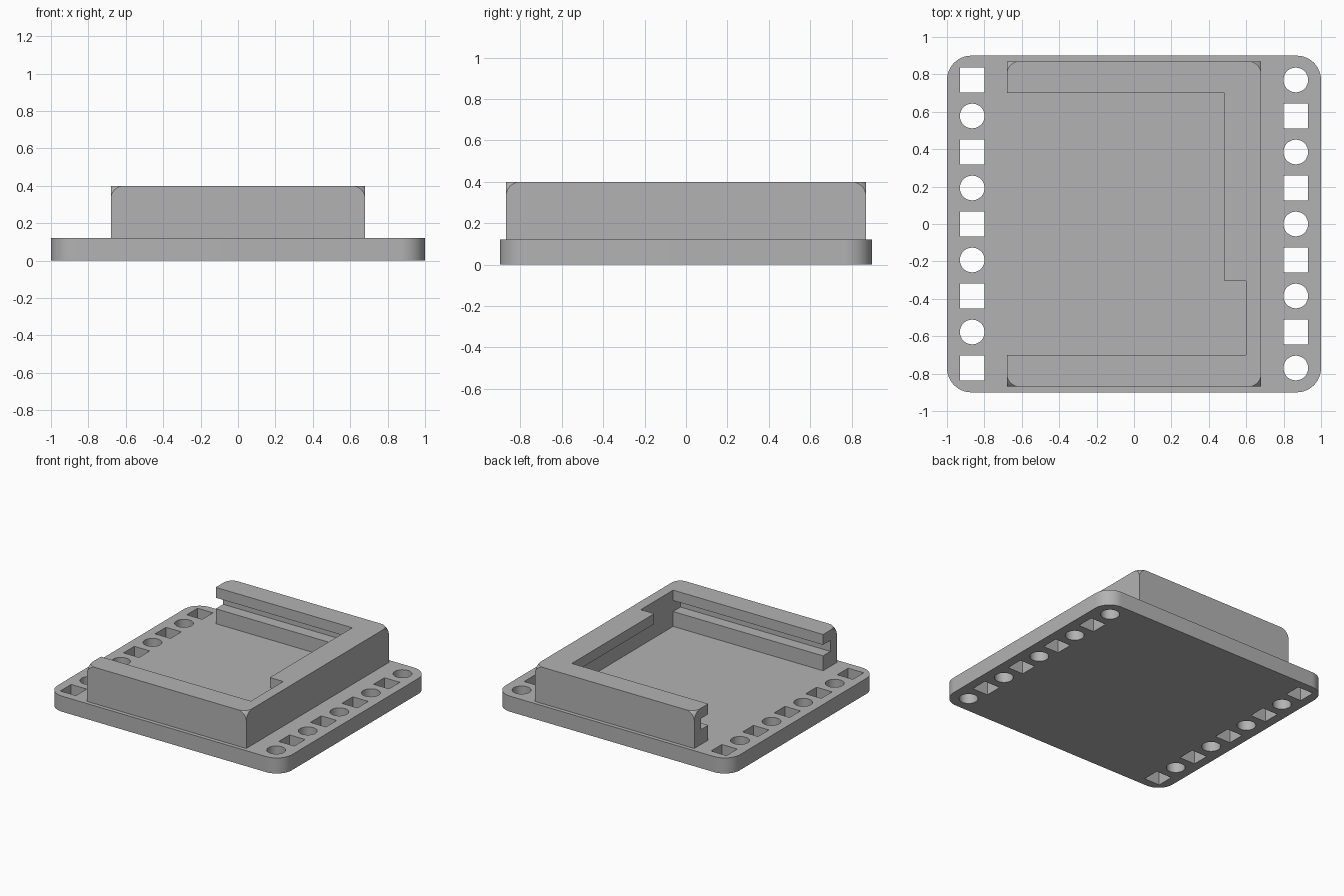
import bpy, bmesh, math
from mathutils import Vector

cube = bpy.data.objects.get("Cube")
if cube:
    bpy.data.objects.remove(cube, do_unlink=True)

# Single material
grey = bpy.data.materials.new("plain_grey")
grey.use_nodes = True
colour = (0.45, 0.45, 0.45, 1)
grey.diffuse_color = colour
bsdf = next(n for n in grey.node_tree.nodes if n.type == 'BSDF_PRINCIPLED')
bsdf.inputs["Base Color"].default_value = colour

PLATE_TOP = 0.12


def finish(bm, name):
    bmesh.ops.recalc_face_normals(bm, faces=bm.faces)
    mesh = bpy.data.meshes.new(name)
    bm.to_mesh(mesh)
    bm.free()
    mesh.materials.append(grey)
    obj = bpy.data.objects.new(name, mesh)
    bpy.context.collection.objects.link(obj)
    return obj


def box(name, lo, hi, corner=0):
    """Box between two corners, with optionally rounded upright edges."""
    bm = bmesh.new()
    bmesh.ops.create_cube(bm, size=1)
    for v in bm.verts:
        v.co = [h if c > 0 else l for c, l, h in zip(v.co, lo, hi)]
    if corner:
        upright = [e for e in bm.edges
                   if abs(e.verts[0].co.z - e.verts[1].co.z) > 0.01]
        bmesh.ops.bevel(bm, geom=upright, offset=corner, segments=12,
                        profile=0.5, affect='EDGES')
    return finish(bm, name)


def cut(target, cutter):
    """Subtract the cutter, then discard it."""
    cutter.hide_render = True
    bpy.context.view_layer.objects.active = target
    mod = target.modifiers.new("cut", 'BOOLEAN')
    mod.operation = 'DIFFERENCE'
    mod.solver = 'EXACT'
    mod.object = cutter
    bpy.ops.object.modifier_apply(modifier=mod.name)
    bpy.data.objects.remove(cutter, do_unlink=True)


def smooth(obj):
    bpy.ops.object.select_all(action='DESELECT')
    obj.select_set(True)
    bpy.context.view_layer.objects.active = obj
    bpy.ops.object.shade_smooth_by_angle(angle=math.radians(30))


# Base plate with rounded corners
plate = box("base_plate", (-1, -0.9, 0), (1, 0.9, PLATE_TOP), corner=0.13)

# Alternating square and round holes along both sides, in one cutter
R = 0.066
bm = bmesh.new()
for side in (-1, 1):
    for i in range(9):
        start = len(bm.verts)
        if (i % 2 == 0) == (side < 0):
            made = bmesh.ops.create_cube(bm, size=2 * R)["verts"]
            bmesh.ops.scale(bm, vec=(1, 1, 5), verts=made)
        else:
            made = bmesh.ops.create_cone(bm, cap_ends=True, segments=40, radius1=R,
                                         radius2=R, depth=0.5)["verts"]
        bmesh.ops.translate(bm, vec=(side * 0.865, (i - 4) * 0.1925, 0), verts=made)
cut(plate, finish(bm, "hole_cutter"))
smooth(plate)

# Bracket block: each top corner is trimmed by a sphere touching its three edges
HX, HY, TOP, r = 0.68, 0.87, 0.4, 0.07
N = 8
quarter = [math.pi / 2 * i / N for i in range(N + 1)]
patch = []
for a in quarter:
    c, s = math.cos(a), math.sin(a)
    patch += [Vector((1, c, s)), Vector((c, 1, s)), Vector((c, s, 1))]
for a in quarter:
    for b in quarter:
        p = math.sqrt(2) * Vector((math.cos(a) * math.cos(b),
                                   math.sin(a) * math.cos(b), math.sin(b)))
        if max(p) < 0.98:
            patch.append(p)
bm = bmesh.new()
for sx in (-1, 1):
    for sy in (-1, 1):
        bm.verts.new((sx * HX, sy * HY, PLATE_TOP))
        for p in patch:
            bm.verts.new((sx * (HX - r + r * p.x), sy * (HY - r + r * p.y),
                          TOP - r + r * p.z))
bmesh.ops.remove_doubles(bm, verts=bm.verts, dist=0.0005)
hull = bmesh.ops.convex_hull(bm, input=bm.verts)
bmesh.ops.delete(bm, geom=[v for v in hull["geom_interior"]
                           if isinstance(v, bmesh.types.BMVert)], context='VERTS')
bmesh.ops.dissolve_limit(bm, angle_limit=0.01, verts=bm.verts, edges=bm.edges)
bracket = finish(bm, "slide_in_bracket")

# Pocket, lip notch, space under the lip and side grooves
IN, LIP, LEDGE = 0.6, 0.32, 0.235
cut(bracket, box("pocket_cutter", (-0.8, -0.7, 0), (0.485, 0.7, 0.5)))
cut(bracket, box("notch_cutter", (0.3, -0.7, 0), (IN, -0.305, 0.5)))
cut(bracket, box("under_lip_cutter", (-0.8, -0.7, 0), (IN, 0.7, LIP)))
cut(bracket, box("groove_cutter", (-0.8, -0.79, LEDGE), (IN, 0.79, LIP)))
smooth(bracket)
